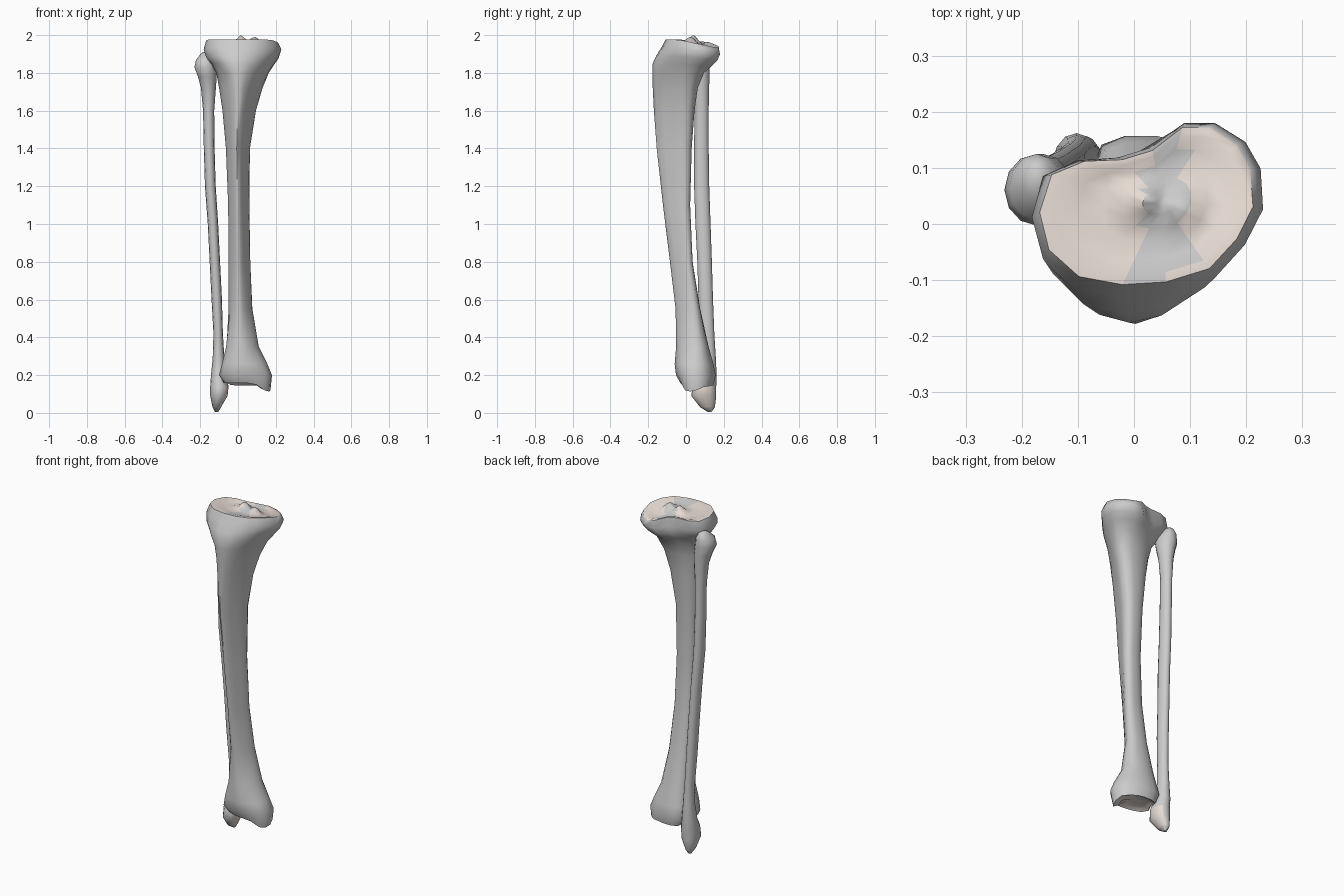
import bpy, bmesh, math

if "Cube" in bpy.data.objects:
    bpy.data.objects.remove(bpy.data.objects["Cube"])

tan = bpy.data.materials.new("cartilage")
tan.diffuse_color = (0.80, 0.71, 0.66, 1)
tan.use_nodes = True
tan.node_tree.nodes["Principled BSDF"].inputs["Base Color"].default_value = tan.diffuse_color
bone = bpy.data.materials.new("bone")
bone.diffuse_color = (0.8, 0.8, 0.8, 1)
bone.use_nodes = True
bone.node_tree.nodes["Principled BSDF"].inputs["Base Color"].default_value = bone.diffuse_color

# Cross-section outlines, 16 points from the front round towards +x
PLATEAU = [(-.02, -.115), (.06, -.11), (.14, -.085), (.19, -.03), (.22, .03), (.215, .10),
           (.19, .145), (.14, .178), (.09, .178), (.035, .135), (-.02, .118), (-.09, .115),
           (-.15, .09), (-.172, .02), (-.155, -.05), (-.10, -.10)]
TRIANGLE = [(-.1, -1), (.15, -.85), (.4, -.5), (.7, -.05), (.93, .35), (1, .65), (.8, .92),
            (.4, 1), (0, 1), (-.4, .97), (-.75, .82), (-.95, .55), (-1, .2), (-.8, -.2),
            (-.55, -.6), (-.3, -.92)]
ANKLE = [(0, -1), (.4, -.9), (.75, -.7), (.95, -.4), (1, 0), (.92, .4), (.65, .72), (.3, .9),
         (0, 1), (-.4, 1), (-.7, .85), (-.8, .5), (-.82, .1), (-1, -.3), (-.85, -.7), (-.45, -.92)]
OVAL = [(math.sin(a * math.tau / 12), -math.cos(a * math.tau / 12)) for a in range(12)]


def unit(points):
    """Stretch an outline so it fills 0..1 in both directions."""
    xs, ys = zip(*points)
    return [((x - min(xs)) / (max(xs) - min(xs)), (y - min(ys)) / (max(ys) - min(ys)))
            for x, y in points]


def blend(t):
    shapes = [unit(PLATEAU), unit(TRIANGLE), unit(ANKLE)]
    i = min(int(t), 1)
    f = t - i
    return unit([(a[0] * (1 - f) + b[0] * f, a[1] * (1 - f) + b[1] * f)
                 for a, b in zip(shapes[i], shapes[i + 1])])


def place(outline, x0, x1, y0, y1):
    return [(x0 + u * (x1 - x0), y0 + v * (y1 - y0)) for u, v in outline]


def step(x, a, b):
    t = max(0, min(1, (x - a) / (b - a)))
    return t * t * (3 - 2 * t)


def bump(x, y, cx, cy, w):
    return math.exp(-((x - cx) ** 2 + (y - cy) ** 2) / w ** 2)


def loft(name, rings, is_tan, angle):
    """Skin a stack of closed rings, capping both ends."""
    bm = bmesh.new()
    loops = [[bm.verts.new(p) for p in r] for r in rings]
    n = len(loops[0])
    for a, b in zip(loops, loops[1:]):
        for i in range(n):
            j = (i + 1) % n
            bm.faces.new((a[i], a[j], b[j], b[i]))
    bm.faces.new(loops[0][::-1])
    bm.faces.new(loops[-1])
    bmesh.ops.recalc_face_normals(bm, faces=bm.faces)
    for f in bm.faces:
        f.material_index = int(is_tan(f.calc_center_median(), f.normal))
    mesh = bpy.data.meshes.new(name)
    bm.to_mesh(mesh)
    bm.free()
    mesh.materials.append(bone)
    mesh.materials.append(tan)
    ob = bpy.data.objects.new(name, mesh)
    bpy.context.collection.objects.link(ob)
    bpy.ops.object.select_all(action='DESELECT')
    ob.select_set(True)
    bpy.context.view_layer.objects.active = ob
    bpy.ops.object.shade_smooth_by_angle(angle=math.radians(angle))
    return ob


# Shin bone sections: z, x min, x max, y min, y max, outline blend, backward tilt
TIBIA = [(.20, -.10, .18, -.053, .157, 2, 0), (.26, -.085, .155, -.06, .145, 1.9, 0),
         (.35, -.063, .11, -.052, .12, 1.6, 0), (.55, -.05, .076, -.055, .075, 1.2, 0),
         (.8, -.05, .065, -.085, .035, 1, 0), (1.1, -.052, .06, -.122, .022, 1, 0),
         (1.4, -.064, .063, -.155, .03, 1, 0), (1.6, -.082, .095, -.17, .045, 1, 0),
         (1.72, -.10, .13, -.176, .062, .9, 0), (1.80, -.115, .163, -.178, .095, .7, 0),
         (1.85, -.14, .19, -.176, .135, .45, .08), (1.89, -.17, .213, -.158, .165, .25, .12),
         (1.935, -.182, .23, -.13, .18, .05, .16)]


def plateau_z(x, y, k):
    """Height of the knee surface; k runs from 1 at the rim to 0 at the middle."""
    z = 1.978 - max(0, y + .05) * (.09 + .12 * step(x, 0, .15)) - .012 * step(1 - k, .1, .4)
    return z + .042 * bump(x, y, .015, .04, .03) + .042 * bump(x, y, .09, .03, .03)


def ankle_z(x, y):
    """Height of the lower rim, dropping into the inner ankle knob."""
    return .158 - .045 * step(x, .08, .13) * bump(0, y, 0, .025, .075) - .012 * step(y, .08, .14)


rings = []
rim = place(blend(2), -.075, .172, -.03, .145)
for k, lift in ((.25, .015), (.55, .015), (.82, .01), (1, 0)):
    ring = []
    for x, y in rim:
        px, py = .02 + (x - .02) * k, .055 + (y - .055) * k
        ring.append((px, py, ankle_z(px, py) + lift))
    rings.append(ring)
for z, x0, x1, y0, y1, t, tilt in TIBIA:
    rings.append([(x, y, z - tilt * max(0, y + .05)) for x, y in place(blend(t), x0, x1, y0, y1)])
for k in (1, .88, .7, .5, .32, .16, .05):
    ring = []
    for x, y in place(unit(PLATEAU), -.168, .212, -.108, .172):
        px, py = .05 + (x - .05) * k, .04 + (y - .04) * k
        ring.append((px, py, plateau_z(px, py, k)))
    rings.append(ring)


def tibia_tan(c, n):
    if c.z > 1.9 and n.z > .6:
        return c.x < .02 or c.x > .09
    return c.z < .19 and n.z < -.6


loft("shin_bone", rings, tibia_tan, 60)

# Slender outer bone sections: z, x min, x max, y min, y max
FIBULA = [(.005, -.122, -.105, .115, .135), (.03, -.135, -.09, .075, .153),
          (.09, -.147, -.055, .028, .16), (.14, -.147, -.05, .035, .16),
          (.20, -.143, -.062, .065, .162), (.29, -.134, -.072, .08, .158),
          (.42, -.13, -.08, .077, .15), (.6, -.14, -.085, .066, .143),
          (.8, -.15, -.095, .06, .137), (1.0, -.16, -.105, .05, .13),
          (1.2, -.175, -.118, .043, .123), (1.4, -.181, -.124, .043, .12),
          (1.6, -.185, -.126, .045, .12), (1.72, -.196, -.117, .035, .122),
          (1.78, -.212, -.113, .015, .125), (1.83, -.231, -.115, -.003, .125),
          (1.87, -.222, -.125, .008, .125), (1.90, -.198, -.145, .045, .115),
          (1.91, -.185, -.16, .065, .10)]
rings = [[(x, y, z) for x, y in place(unit(OVAL), *box)] for z, *box in FIBULA]
loft("outer_leg_bone", rings, lambda c, n: .03 < c.z < .15 and n.x > .45, 60)
